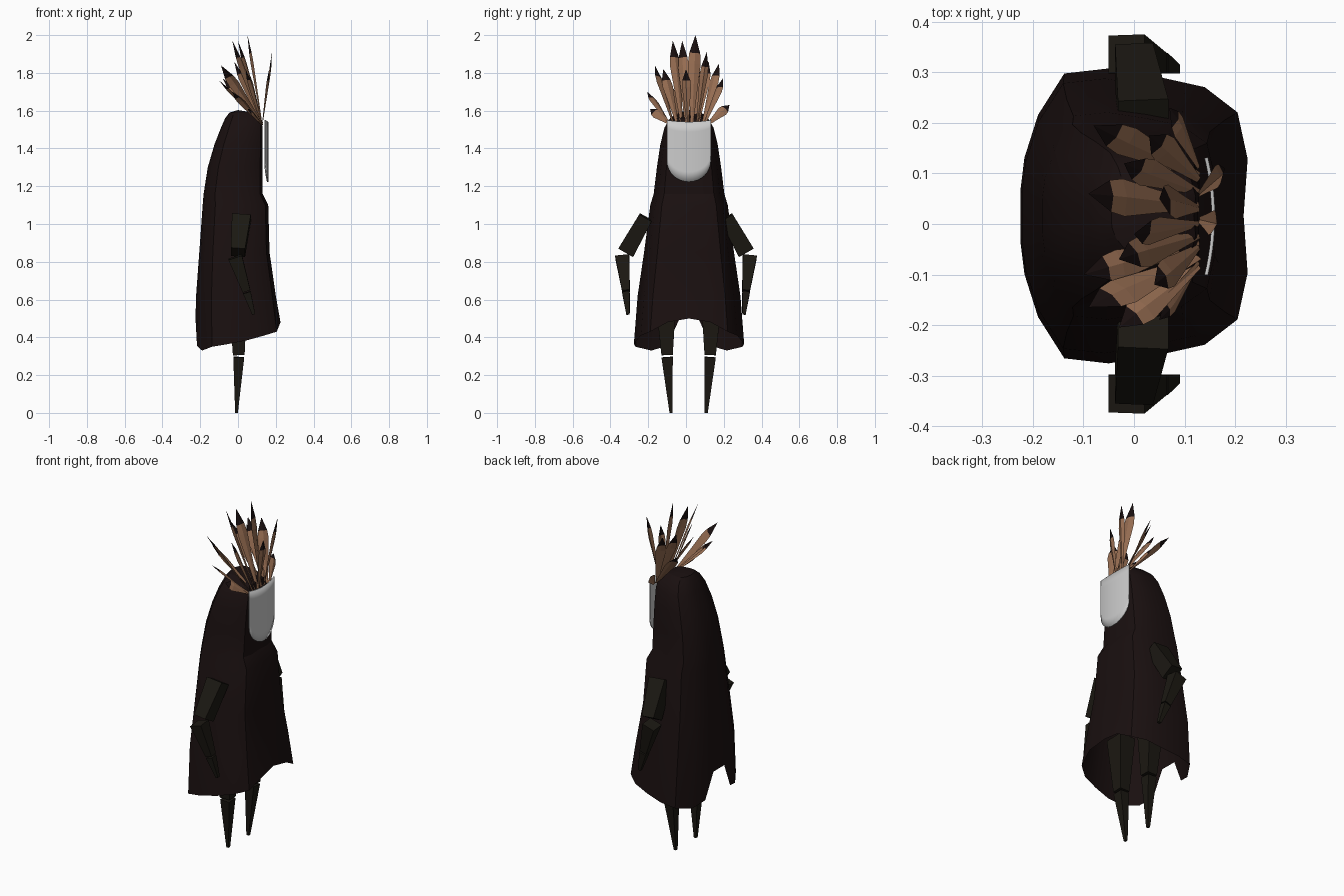
import bpy, bmesh, math, random
from mathutils import Vector

if "Cube" in bpy.data.objects:
    bpy.data.objects.remove(bpy.data.objects["Cube"])

random.seed(4)
YC = 0.016  # symmetry plane of the body


def material(name, rgb):
    m = bpy.data.materials.new(name)
    m.diffuse_color = (*rgb, 1)
    m.use_nodes = True
    m.node_tree.nodes["Principled BSDF"].inputs["Base Color"].default_value = m.diffuse_color
    return m


CLOTH = material("dark_cloth", (0.010, 0.005, 0.005))
LIMB = material("dark_limb", (0.011, 0.009, 0.006))
FEATHER = material("brown_feather", (0.31, 0.155, 0.085))
TIP = material("feather_tip", (0.010, 0.005, 0.005))


def build(name, verts, faces, mats=(), recalc=True):
    me = bpy.data.meshes.new(name)
    me.from_pydata([tuple(v) for v in verts], [], faces)
    if recalc:
        bm = bmesh.new()
        bm.from_mesh(me)
        bmesh.ops.recalc_face_normals(bm, faces=bm.faces)
        bm.to_mesh(me)
        bm.free()
    for m in mats:
        me.materials.append(m)
    ob = bpy.data.objects.new(name, me)
    bpy.context.collection.objects.link(ob)
    return ob


def smooth(ob, deg):
    bpy.ops.object.select_all(action='DESELECT')
    ob.select_set(True)
    bpy.context.view_layer.objects.active = ob
    bpy.ops.object.shade_smooth_by_angle(angle=math.radians(deg))


# Cloak: half outline seen from above (x, y, hem height), mirrored and stacked
half = [(.217, 0, .50), (.225, .113, .48), (.205, .205, .43), (.14, .255, .41),
        (.05, .275, .385), (-.05, .292, .365), (-.138, .282, .35), (-.19, .2, .33),
        (-.217, .115, .355), (-.225, .05, .50)]
outline = half + [(x, -y, z) for x, y, z in reversed(half[1:])]
# height, back x, front x, half width
rings = [(.62, -.222, .20, .272), (.85, -.205, .167, .238), (1.1, -.187, .16, .205),
         (1.16, -.182, .13, .187), (1.3, -.16, .13, .17), (1.42, -.125, .13, .152),
         (1.51, -.09, .13, .13), (1.56, -.068, .122, .10), (1.59, -.045, .08, .065)]
verts = [(x, YC + y, z) for x, y, z in outline]
n = len(outline)
for z, xb, xf, hw in rings:
    for x, y, _ in outline:
        verts.append(((xb + xf) / 2 + x / .225 * (xf - xb) / 2, YC + y / .292 * hw, z))
verts.append((0, YC, 1.603))
faces = [(r * n + i, r * n + (i + 1) % n, (r + 1) * n + (i + 1) % n, (r + 1) * n + i)
         for r in range(len(rings)) for i in range(n)]
last = len(rings) * n
faces += [(last + i, last + (i + 1) % n, len(verts) - 1) for i in range(n)]
smooth(build("hooded_cloak", verts, faces, [CLOTH]), 25)


# Limb segment: tapered four-sided block between two points
def segment(name, a, b, size_a, size_b):
    a, b = Vector(a), Vector(b)
    axis = (b - a).normalized()
    w = axis.cross(Vector((1, 0, 0))).normalized()
    t = w.cross(axis).normalized()
    vs = []
    for p, (sx, sy) in ((a, size_a), (b, size_b)):
        for i, j in ((-1, -1), (1, -1), (1, 1), (-1, 1)):
            vs.append(p + t * (i * sx / 2) + w * (j * sy / 2))
    fs = [(0, 1, 2, 3), (7, 6, 5, 4)]
    fs += [(i, (i + 1) % 4, 4 + (i + 1) % 4, 4 + i) for i in range(4)]
    return build(name, vs, fs, [LIMB])


for s, side in ((-1, "right"), (1, "left")):
    def ly(y):
        return 0.014 + s * y
    # Arms
    segment("upper_arm_" + side, (.018, s * .213, 1.035), (0, s * .318, .85), (.10, .075), (.075, .09))
    segment("forearm_" + side, (-.015, s * .337, .825), (.045, s * .318, .645), (.075, .075), (.042, .04))
    segment("hand_" + side, (.047, s * .318, .638), (.083, s * .307, .522), (.042, .04), (.016, .018))
    # Legs
    segment("upper_leg_" + side, (0, ly(.122), .63), (.004, ly(.114), .306), (.10, .115), (.062, .06))
    segment("lower_leg_" + side, (.004, ly(.114), .295), (-.008, ly(.093), 0), (.058, .06), (.014, .016))

# Mask: bent shield plate with rounded lower edge
cols, rows = 16, 6
verts = []
for i in range(cols + 1):
    u = math.sin((i / cols - .5) * math.pi)
    low = 1.335 - .112 * math.sqrt(max(0, 1 - u * u))
    top = 1.541 + .009 * u * u
    for j in range(rows + 1):
        verts.append((.157 - .014 * u * u, .015 + .116 * u, low + (top - low) * j / rows))
r1 = rows + 1
faces = [(i * r1 + j, (i + 1) * r1 + j, (i + 1) * r1 + j + 1, i * r1 + j + 1)
         for i in range(cols) for j in range(rows)]
mask = build("face_mask", verts, faces)
mod = mask.modifiers.new("thickness", 'SOLIDIFY')
mod.thickness = .007
mod.offset = 0
smooth(mask, 30)


# Feathers: folded blade from the mask top to a dark tip
def feather(name, tip, width, yaw):
    tip = Vector(tip)
    base = Vector((.128, YC + (tip.y - YC) * .45, 1.525))
    d = tip - base
    facing = Vector((math.cos(yaw), math.sin(yaw), 0))
    w = d.cross(facing).normalized() * width / 2
    nrm = w.cross(d).normalized()
    vs = []
    for f, k in ((0, .2), (.4, .65), (.68, 1), (.8, .85)):
        p = base + d * f
        vs += [p - w * k, p + nrm * .008 * k, p + w * k]
    vs.append(tip)
    fs = []
    for r in range(3):
        for c in (0, 1):
            a = r * 3 + c
            fs.append((a, a + 1, a + 4, a + 3))
    fs += [(9, 10, 12), (10, 11, 12)]
    ob = build(name, vs, fs, [FEATHER, TIP], recalc=False)
    for p in ob.data.polygons[-2:]:
        p.material_index = 1


# tip x, y, z, width, yaw
plumes = [(-.09, .06, 1.84, .075, .1), (.05, .05, 2.0, .07, .3), (-.03, -.07, 1.97, .065, .5),
          (0, -.02, 1.97, .06, -.3), (.18, .11, 1.91, .045, .2), (.165, 0, 1.82, .05, -.2),
          (-.09, -.165, 1.84, .07, .8), (-.03, -.205, 1.70, .06, .7), (-.08, .195, 1.77, .065, -.7),
          (.03, .175, 1.85, .06, -.6), (.07, .23, 1.63, .055, -.4), (.05, -.19, 1.61, .055, .4),
          (-.1, -.1, 1.76, .06, .4), (-.02, .12, 1.86, .06, -.5), (.04, -.12, 1.82, .06, .5)]
for k, (x, y, z, w, yaw) in enumerate(plumes):
    feather("crest_feather_%02d" % (k + 1), (x, y, z), w, yaw + random.uniform(-.1, .1))
